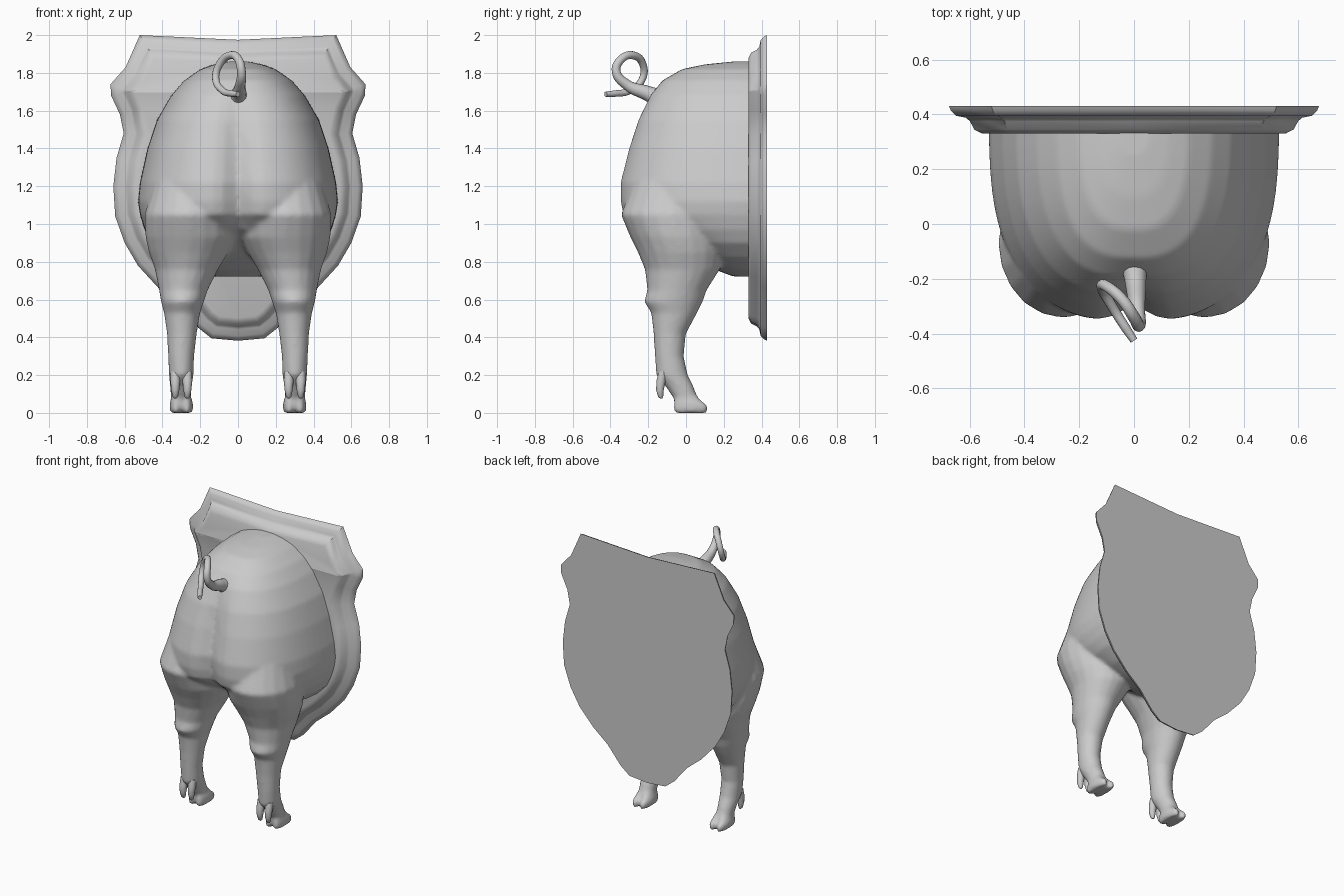
import bpy, bmesh, math
from mathutils import Vector

if "Cube" in bpy.data.objects:
    bpy.data.objects.remove(bpy.data.objects["Cube"])


def loft(bm, rings):
    """Skin a stack of equal-length closed rings and cap both ends."""
    rows = [[bm.verts.new(p) for p in r] for r in rings]
    n = len(rows[0])
    for a, b in zip(rows, rows[1:]):
        for i in range(n):
            j = (i + 1) % n
            bm.faces.new((a[i], a[j], b[j], b[i]))
    bm.faces.new(rows[0])
    bm.faces.new(rows[-1])


def finish(bm, name, angle=50):
    bmesh.ops.recalc_face_normals(bm, faces=bm.faces)
    me = bpy.data.meshes.new(name)
    bm.to_mesh(me)
    bm.free()
    ob = bpy.data.objects.new(name, me)
    bpy.context.collection.objects.link(ob)
    bpy.ops.object.select_all(action='DESELECT')
    ob.select_set(True)
    bpy.context.view_layer.objects.active = ob
    bpy.ops.object.shade_smooth_by_angle(angle=math.radians(angle))
    return ob


def body_ring(z, w, back, crease, n=2.7, seg=40):
    """Half superellipse opening toward the plaque, with a rear crease."""
    ring = []
    for i in range(seg + 1):
        t = math.pi * i / seg
        c, s = math.cos(t), max(math.sin(t), 0)
        x = math.copysign(w * abs(c) ** (2 / n), c)
        y = .37 - (.37 - back) * s ** (2 / n)
        y += crease * math.exp(-(x / .07) ** 2) * s
        ring.append((x, y, z))
    return ring


def oval(z, x0, x1, y0, y1, side=1, seg=20):
    cx, cy, rx, ry = (x0 + x1) / 2, (y0 + y1) / 2, (x1 - x0) / 2, (y1 - y0) / 2
    return [(side * (cx + rx * math.cos(2 * math.pi * i / seg)),
             cy + ry * math.sin(2 * math.pi * i / seg), z) for i in range(seg)]


# Rump: horizontal slices (height, half width, rear y, crease depth)
BODY = [(.722, .13, .25, 0), (.76, .27, .15, 0), (.82, .38, .04, 0),
        (.90, .46, -.10, .02), (.97, .495, -.24, .05), (1.05, .52, -.34, .07),
        (1.12, .53, -.355, .07), (1.22, .52, -.355, .06), (1.40, .48, -.31, .05),
        (1.55, .43, -.26, .03), (1.68, .355, -.195, .01), (1.76, .285, -.125, 0),
        (1.82, .20, -.02, 0), (1.845, .13, .10, 0), (1.86, .06, .25, 0)]
# Leg slices (height, inner x, outer x, rear y, front y)
LEG = [(1.30, .08, .42, -.25, .15), (1.05, .02, .495, -.345, .20),
       (.93, .01, .49, -.295, .20), (.85, .05, .472, -.255, .20),
       (.76, .105, .44, -.218, .18), (.65, .16, .418, -.205, .11),
       (.59, .18, .408, -.222, .09), (.53, .20, .392, -.185, .06),
       (.42, .218, .376, -.172, .0), (.30, .232, .37, -.165, -.012),
       (.20, .235, .366, -.158, .01), (.14, .245, .36, -.108, .04),
       (.075, .25, .355, -.065, .065), (.03, .26, .345, -.06, .07)]
# Toe slices, one half of each split hoof
TOE = [(.10, .255, .305, -.05, .05), (.06, .24, .306, -.065, .085),
       (.045, .238, .304, -.066, .113), (.015, .238, .304, -.068, .118),
       (0, .245, .30, -.06, .11)]

bm = bmesh.new()
loft(bm, [body_ring(*r) for r in BODY])
for s in (1, -1):
    loft(bm, [oval(*r, side=s) for r in LEG])
    loft(bm, [oval(*r, side=s) for r in TOE])
    loft(bm, [oval(z, .6 - b, .6 - a, c, d, s) for z, a, b, c, d in TOE])
rump = finish(bm, "rump_and_legs")
rm = rump.modifiers.new("merge", 'REMESH')
rm.mode = 'VOXEL'
rm.voxel_size = .012
rm.use_smooth_shade = True
sm = rump.modifiers.new("soften", 'SMOOTH')
sm.factor = .5
sm.iterations = 7

# Dewclaws behind each ankle
bm = bmesh.new()
for s in (1, -1):
    for x in (.268, .332):
        loft(bm, [oval(z, x - r, x + r, y - r, y + r, s, 10) for z, y, r in
                  ((.22, -.12, .025), (.17, -.132, .026), (.12, -.138, .021),
                   (.085, -.134, .014), (.075, -.131, .005))])
finish(bm, "dewclaws")

# Curly tail: tapered tube
PATH = [(0, -.12, 1.65, 2.9), (.005, -.20, 1.69, 2.0), (.012, -.31, 1.735, 1.4),
        (.018, -.37, 1.81, 1.15), (0, -.34, 1.875, 1.1), (-.04, -.28, 1.893, 1.05),
        (-.095, -.23, 1.85, 1), (-.118, -.23, 1.77, .95), (-.08, -.30, 1.705, .9),
        (-.03, -.38, 1.69, .85), (0, -.425, 1.687, .7)]
cu = bpy.data.curves.new("tail", 'CURVE')
cu.dimensions = '3D'
cu.bevel_depth = .02
cu.bevel_resolution = 4
cu.use_fill_caps = True
sp = cu.splines.new('BEZIER')
sp.bezier_points.add(len(PATH) - 1)
for p, (x, y, z, r) in zip(sp.bezier_points, PATH):
    p.co = (x, y, z)
    p.radius = r
    p.handle_left_type = p.handle_right_type = 'AUTO'
sp.use_smooth = True
bpy.context.collection.objects.link(bpy.data.objects.new("tail", cu))

# Shield plaque: mirrored outline, stepped moulding by inward offsets
HALF = [(.52, 2.0), (.595, 1.83), (.675, 1.74), (.672, 1.68), (.625, 1.58),
        (.605, 1.48), (.643, 1.35), (.66, 1.2), (.65, 1.04), (.60, .90),
        (.53, .78), (.42, .66), (.31, .57), (.21, .45), (.14, .395)]
outline = [(0, 1.975)] + HALF + [(0, .382)] + [(-x, z) for x, z in reversed(HALF)]


def inset(pts, d, y):
    out = []
    for i, p in enumerate(pts):
        p = Vector(p)
        a = (p - Vector(pts[i - 1])).normalized()
        b = (Vector(pts[(i + 1) % len(pts)]) - p).normalized()
        na, nb = Vector((a.y, -a.x)), Vector((b.y, -b.x))
        q = p + (na + nb) * d / (1 + na.dot(nb))
        out.append((q.x, y, q.y))
    return out


bm = bmesh.new()
loft(bm, [inset(outline, d, y) for d, y in
          ((0, .43), (.006, .415), (.025, .395), (.06, .388), (.075, .375),
           (.09, .345), (.12, .33))])
finish(bm, "wall_plaque", 40)
